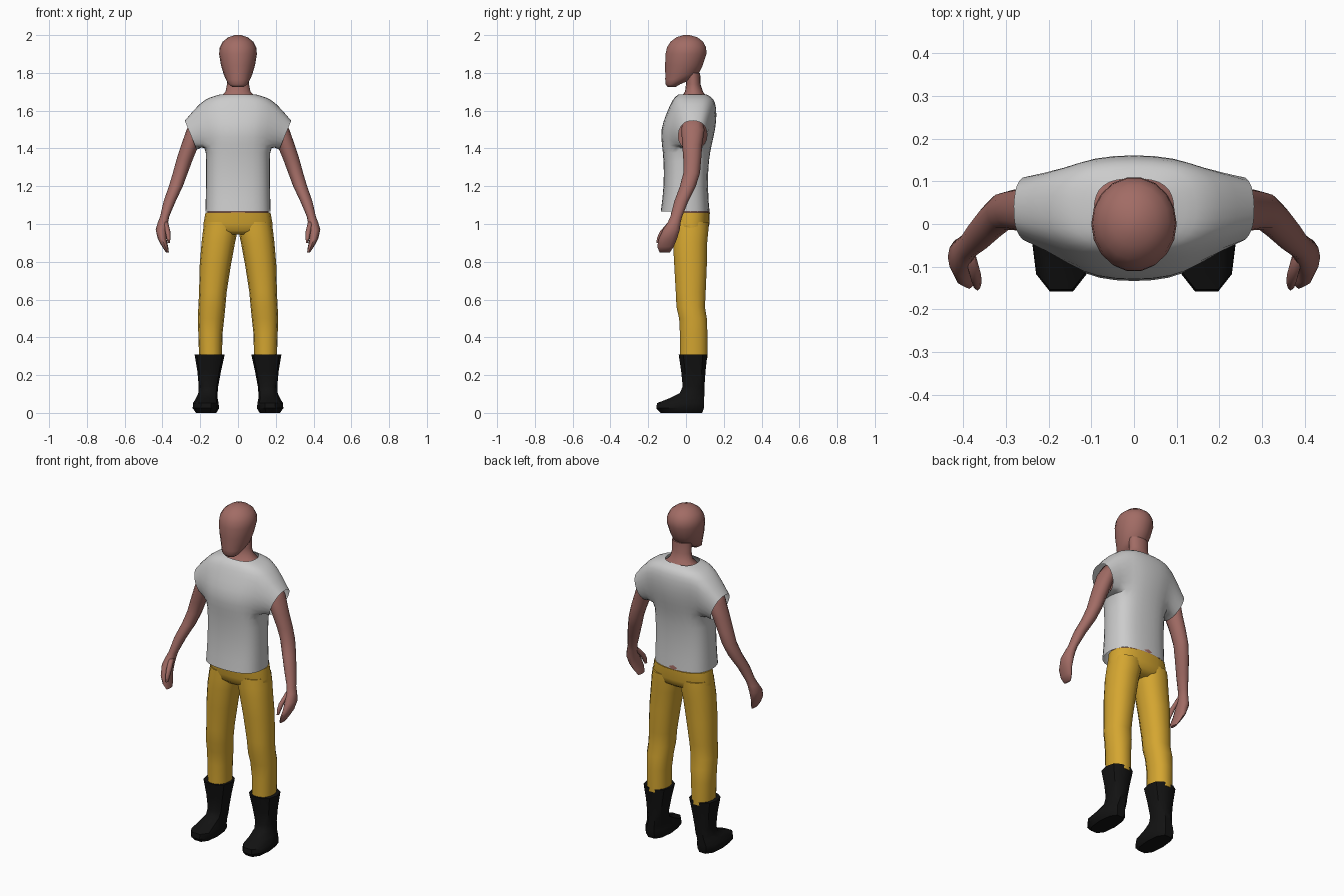
import bpy, bmesh, math
from mathutils import Vector


def material(name, color):
    m = bpy.data.materials.new(name)
    m.diffuse_color = (*color, 1)
    return m


SKIN = material("skin", (0.36, 0.15, 0.13))
GOLD = material("gold_cloth", (0.66, 0.38, 0.03))
BLACK = material("black_leather", (0.006, 0.006, 0.006))


def loft_mesh(sections, n, power=1.0, caps=(True, True)):
    """Stack horizontal rounded rings; each section is (z, x0, x1, y0, y1)."""
    bm = bmesh.new()
    rings = []
    for z, x0, x1, y0, y1 in sections:
        ring = []
        for k in range(n):
            a = 2 * math.pi * k / n
            c, s = math.cos(a), math.sin(a)
            c = math.copysign(abs(c) ** power, c)
            s = math.copysign(abs(s) ** power, s)
            ring.append(bm.verts.new(((x0 + x1) / 2 + c * (x1 - x0) / 2,
                                      (y0 + y1) / 2 + s * (y1 - y0) / 2, z)))
        rings.append(ring)
    for a, b in zip(rings, rings[1:]):
        for k in range(n):
            j = (k + 1) % n
            bm.faces.new((a[k], a[j], b[j], b[k]))
    if caps[0]:
        bm.faces.new(rings[0])
    if caps[1]:
        bm.faces.new(rings[-1])
    return bm


def finish(name, bm, mat=None, mirror=False, angle=50):
    bmesh.ops.recalc_face_normals(bm, faces=bm.faces[:])
    me = bpy.data.meshes.new(name)
    bm.to_mesh(me)
    bm.free()
    ob = bpy.data.objects.new(name, me)
    bpy.context.collection.objects.link(ob)
    if mat:
        me.materials.append(mat)
    bpy.ops.object.select_all(action='DESELECT')
    ob.select_set(True)
    bpy.context.view_layer.objects.active = ob
    bpy.ops.object.shade_smooth_by_angle(angle=math.radians(angle))
    if mirror:
        mod = ob.modifiers.new("mirror", 'MIRROR')
        mod.use_mirror_merge = False
    return ob


def sym(rows):
    """(z, half width, y0, y1) -> symmetric sections."""
    return [(z, -w, w, y0, y1) for z, w, y0, y1 in rows]


# head: egg shape with the jaw forward
finish("head", loft_mesh(sym([
    (1.725, .03, -.098, -.055), (1.74, .05, -.108, -.03), (1.765, .064, -.111, .03),
    (1.79, .075, -.111, .065), (1.84, .09, -.112, .09), (1.90, .1, -.11, .11),
    (1.935, .097, -.102, .108), (1.965, .081, -.083, .092), (1.988, .052, -.052, .062),
    (2.0, .015, -.015, .02)]), 18), SKIN, angle=60)

# neck and the torso under the clothes
finish("body", loft_mesh(sym([
    (1.02, .16, -.07, .12), (1.075, .163, -.075, .125), (1.2, .145, -.085, .095),
    (1.4, .15, -.1, .115), (1.55, .165, -.09, .135), (1.63, .15, -.06, .13),
    (1.67, .095, -.03, .112), (1.70, .066, -.005, .09), (1.74, .058, .0, .077),
    (1.80, .06, .0, .075)]), 16), SKIN, angle=60)

# shirt: torso tube with armholes cut and extruded into short sleeves
bm = loft_mesh(sym([
    (1.065, .176, -.136, .126), (1.2, .172, -.118, .116), (1.34, .172, -.12, .122),
    (1.42, .174, -.13, .138), (1.50, .188, -.138, .158), (1.58, .203, -.108, .166),
    (1.645, .203, -.08, .158), (1.672, .15, -.062, .138), (1.686, .095, -.04, .108)]),
    16, .75, (False, False))
arm_faces = [f for f in bm.faces
             if abs(f.calc_center_median().x) > .135 and 1.43 < f.calc_center_median().z < 1.63]
bmesh.ops.delete(bm, geom=arm_faces, context='FACES')
rim = [e for e in bm.edges if e.is_boundary
       and 1.4 < (e.verts[0].co.z + e.verts[1].co.z) / 2 < 1.66]
new = bmesh.ops.extrude_edge_only(bm, edges=rim)["geom"]
for v in (g for g in new if isinstance(g, bmesh.types.BMVert)):
    side = math.copysign(1, v.co.x)
    a = math.atan2((v.co.z - 1.535) / .11, (v.co.y - .03) / .11)
    v.co = (Vector((side * .25, .036, 1.47)) + Vector((0, .082, 0)) * math.cos(a)
            + Vector((side * .033, 0, .08)) * math.sin(a))
shirt = finish("shirt", bm, angle=80)
shirt.modifiers.new("smooth", 'SUBSURF').levels = 1
shirt.modifiers["smooth"].render_levels = 1

# arms running into mitten hands, with thumbs
finish("arm", loft_mesh([
    (.85, .366, .382, -.14, -.085), (.88, .37, .402, -.152, -.065),
    (.92, .378, .424, -.145, -.048), (.97, .375, .436, -.122, -.033),
    (1.01, .37, .424, -.096, -.028), (1.04, .364, .412, -.082, -.02),
    (1.12, .33, .394, -.062, .012), (1.20, .292, .366, -.032, .052),
    (1.27, .266, .345, -.014, .074), (1.34, .24, .326, -.014, .08),
    (1.42, .207, .3, -.02, .086), (1.50, .18, .272, -.025, .098),
    (1.56, .17, .235, -.015, .085)], 12), SKIN, True, 60)
finish("thumb", loft_mesh([
    (.9, .361, .372, -.156, -.136), (.925, .357, .378, -.154, -.122),
    (.96, .358, .385, -.138, -.1), (1.01, .37, .396, -.095, -.055)], 8), SKIN, True, 60)

# trousers: hips and two legs
finish("trouser_hips", loft_mesh(sym([
    (.945, .13, -.045, .085), (.965, .183, -.066, .115), (1.0, .183, -.074, .124),
    (1.062, .172, -.08, .126)]), 20, .85), GOLD, angle=60)
finish("trouser_leg", loft_mesh([
    (.29, .085, .206, -.034, .115), (.42, .082, .21, -.034, .115),
    (.5, .073, .213, -.038, .112), (.56, .067, .21, -.052, .102),
    (.64, .06, .206, -.056, .106), (.78, .038, .203, -.064, .112),
    (.9, .016, .193, -.071, .114), (.96, .003, .186, -.07, .12),
    (1.01, .0, .178, -.068, .12)], 14, .9), GOLD, True, 60)

# boots: low-poly feet with flared shafts
finish("boot", loft_mesh([
    (0, .115, .222, -.14, .09), (.025, .1, .24, -.163, .1), (.052, .103, .238, -.158, .1),
    (.078, .108, .222, -.09, .1), (.105, .108, .21, -.035, .1), (.14, .105, .208, -.02, .1),
    (.22, .09, .215, -.028, .106), (.31, .07, .23, -.042, .116)], 10, .8), BLACK, True, 40)
